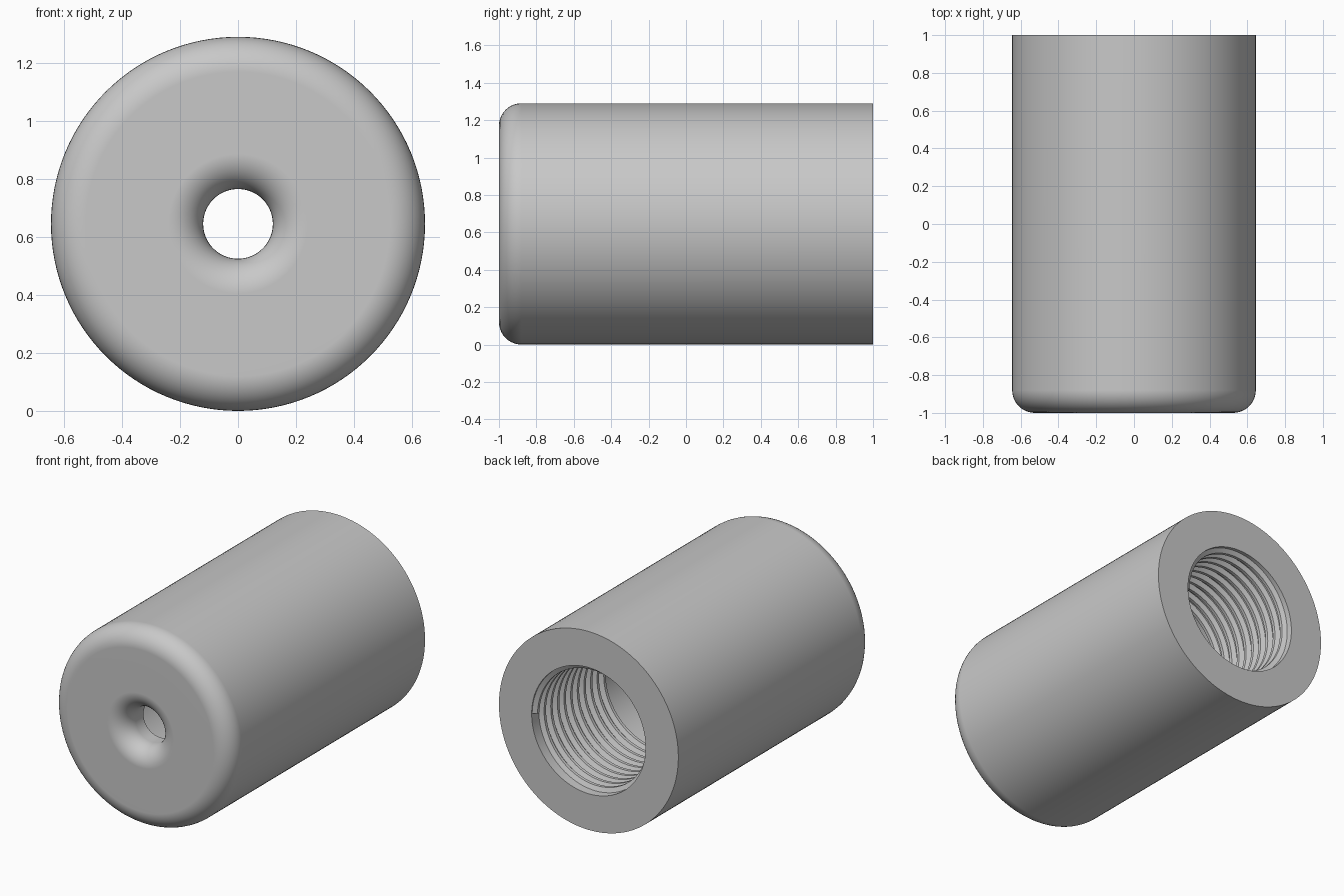
import bpy, bmesh
from math import sin, cos, pi, radians

cube = bpy.data.objects.get("Cube")
if cube:
    bpy.data.objects.remove(cube)

RADIUS = 0.645       # outer radius, also the height of the axis
BORE = 0.41          # wide threaded bore
HOLE = 0.12          # small hole through the front
FILLET = 0.12
CAP = 0.2            # thickness of the front wall
PITCH = 0.068
TURNS = 10
SEGMENTS = 128

grey = bpy.data.materials.new("plain grey")
grey.use_nodes = True
colour = (0.58, 0.58, 0.58, 1)
grey.diffuse_color = colour
grey.node_tree.nodes["Principled BSDF"].inputs["Base Color"].default_value = colour


def make_object(name, bm):
    bmesh.ops.recalc_face_normals(bm, faces=bm.faces[:])
    mesh = bpy.data.meshes.new(name)
    bm.to_mesh(mesh)
    bm.free()
    mesh.materials.append(grey)
    obj = bpy.data.objects.new(name, mesh)
    bpy.context.collection.objects.link(obj)
    bpy.ops.object.select_all(action='DESELECT')
    obj.select_set(True)
    bpy.context.view_layer.objects.active = obj
    bpy.ops.object.shade_smooth_by_angle(angle=radians(30))
    return obj


def around(r, y, angle):
    return (r * cos(angle), y, RADIUS + r * sin(angle))


def bridge(bm, a, b):
    for j in range(len(a)):
        k = (j + 1) % len(a)
        bm.faces.new((a[j], a[k], b[k], b[j]))


def arc(r, y, start, end, steps=10):
    angles = [radians(start + (end - start) * i / steps) for i in range(steps + 1)]
    return [(r + FILLET * cos(a), y + FILLET * sin(a)) for a in angles]


# Body: closed (radius, y) outline turned about the long axis
outline = arc(HOLE + FILLET, -1 + FILLET, 180, 270)
outline += arc(RADIUS - FILLET, -1 + FILLET, 270, 360)
outline += [(RADIUS, 1), (BORE, 1), (BORE, -1 + CAP), (HOLE, -1 + CAP)]
bm = bmesh.new()
rings = [[bm.verts.new(around(r, y, 2 * pi * i / SEGMENTS)) for r, y in outline]
         for i in range(SEGMENTS)]
for i in range(SEGMENTS):
    bridge(bm, rings[i], rings[(i + 1) % SEGMENTS])
body = make_object("body", bm)
weighted = body.modifiers.new("flat face normals", 'WEIGHTED_NORMAL')
weighted.keep_sharp = True

# Thread: trapezoid ridge swept along a helix inside the bore
section = [(BORE + 0.005, -0.027), (BORE - 0.028, -0.01),
           (BORE - 0.028, 0.01), (BORE + 0.005, 0.027)]
bm = bmesh.new()
steps = TURNS * 72
sections = []
for i in range(steps + 1):
    angle = 2 * pi * TURNS * i / steps
    y = 0.97 - PITCH * TURNS * i / steps
    sections.append([bm.verts.new(around(r, y + dy, angle)) for r, dy in section])
for a, b in zip(sections, sections[1:]):
    bridge(bm, a, b)
bm.faces.new(sections[0])
bm.faces.new(sections[-1])
make_object("inner_thread", bm)
